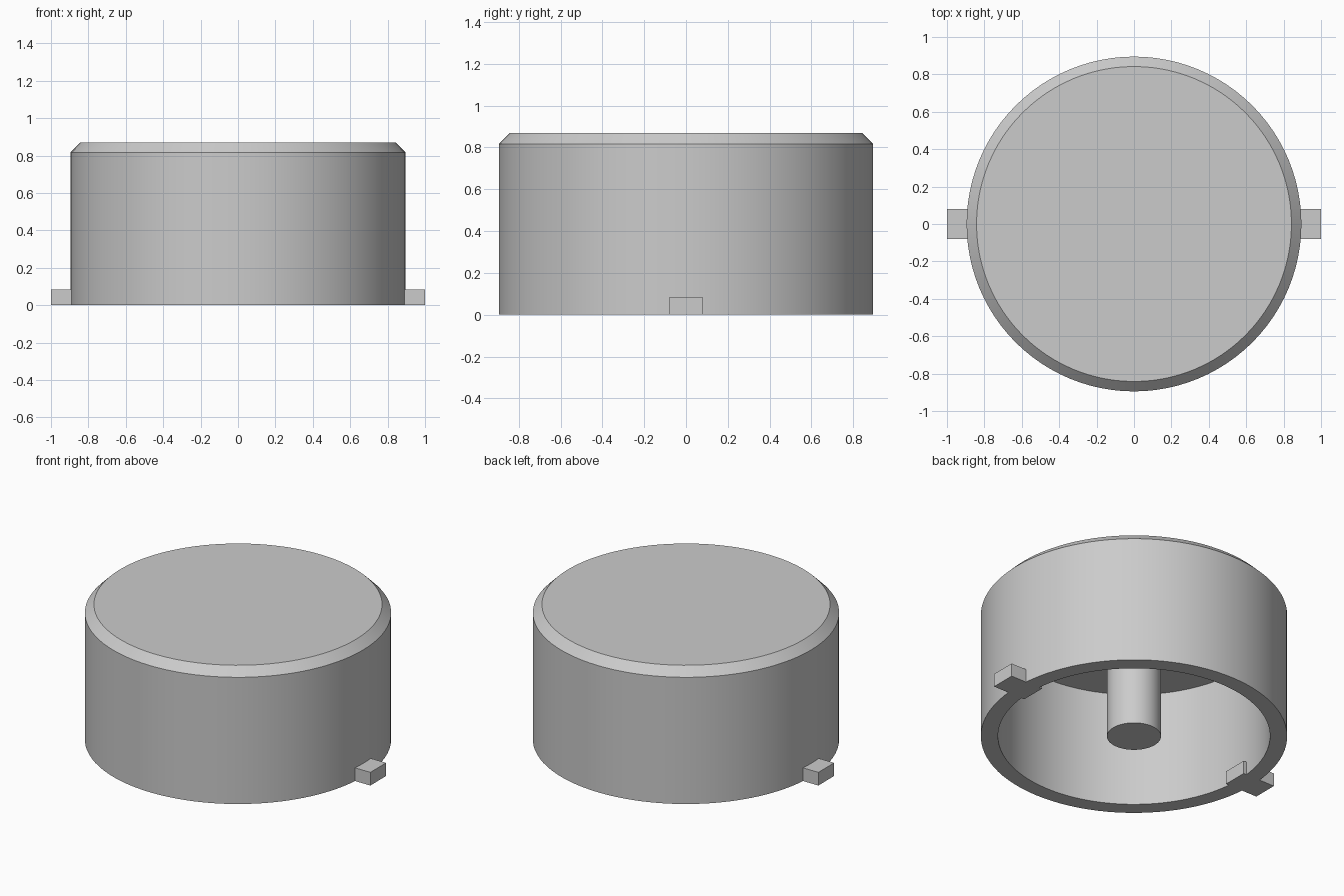
import bpy, bmesh, math
from mathutils import Matrix, Vector

cube = bpy.data.objects.get("Cube")
if cube:
    bpy.data.objects.remove(cube, do_unlink=True)

OUTER, INNER, POST = 0.895, 0.795, 0.158
HEIGHT, CEILING, CHAMFER = 0.87, 0.74, 0.053
SEGMENTS = 96

grey = bpy.data.materials.new("light_grey")
grey.use_nodes = True
colour = (0.6, 0.6, 0.6, 1)
grey.diffuse_color = colour
grey.node_tree.nodes["Principled BSDF"].inputs["Base Color"].default_value = colour


def add_object(name, bm):
    bmesh.ops.recalc_face_normals(bm, faces=bm.faces)
    mesh = bpy.data.meshes.new(name)
    bm.to_mesh(mesh)
    bm.free()
    mesh.materials.append(grey)
    obj = bpy.data.objects.new(name, mesh)
    bpy.context.collection.objects.link(obj)
    return obj


# Hollow cap with a chamfered top and a central post, turned from one profile
profile = [
    (0, 0), (POST, 0), (POST, CEILING), (INNER, CEILING), (INNER, 0),
    (OUTER, 0), (OUTER, HEIGHT - CHAMFER), (OUTER - CHAMFER, HEIGHT), (0, HEIGHT),
]
bm = bmesh.new()
verts = [bm.verts.new((r, 0, z)) for r, z in profile]
edges = [bm.edges.new(pair) for pair in zip(verts, verts[1:])]
bmesh.ops.spin(bm, geom=verts + edges, axis=(0, 0, 1), cent=(0, 0, 0),
               angle=math.tau, steps=SEGMENTS, use_merge=True)
bmesh.ops.remove_doubles(bm, verts=bm.verts, dist=0.0001)
cap = add_object("cap_with_post", bm)
bpy.ops.object.select_all(action="DESELECT")
cap.select_set(True)
bpy.context.view_layer.objects.active = cap
bpy.ops.object.shade_smooth_by_angle(angle=math.radians(30))

# Locking tabs through the bottom of the wall, one on each side
TAB_IN, TAB_OUT, TAB_WIDTH, TAB_HEIGHT = 0.77, 1.0, 0.16, 0.085
for name, side in (("left_tab", 1), ("right_tab", -1)):
    bm = bmesh.new()
    centre = Vector((side * (TAB_IN + TAB_OUT) / 2, 0, TAB_HEIGHT / 2))
    size = Matrix.Diagonal((TAB_OUT - TAB_IN, TAB_WIDTH, TAB_HEIGHT, 1))
    bmesh.ops.create_cube(bm, size=1, matrix=Matrix.Translation(centre) @ size)
    add_object(name, bm)
